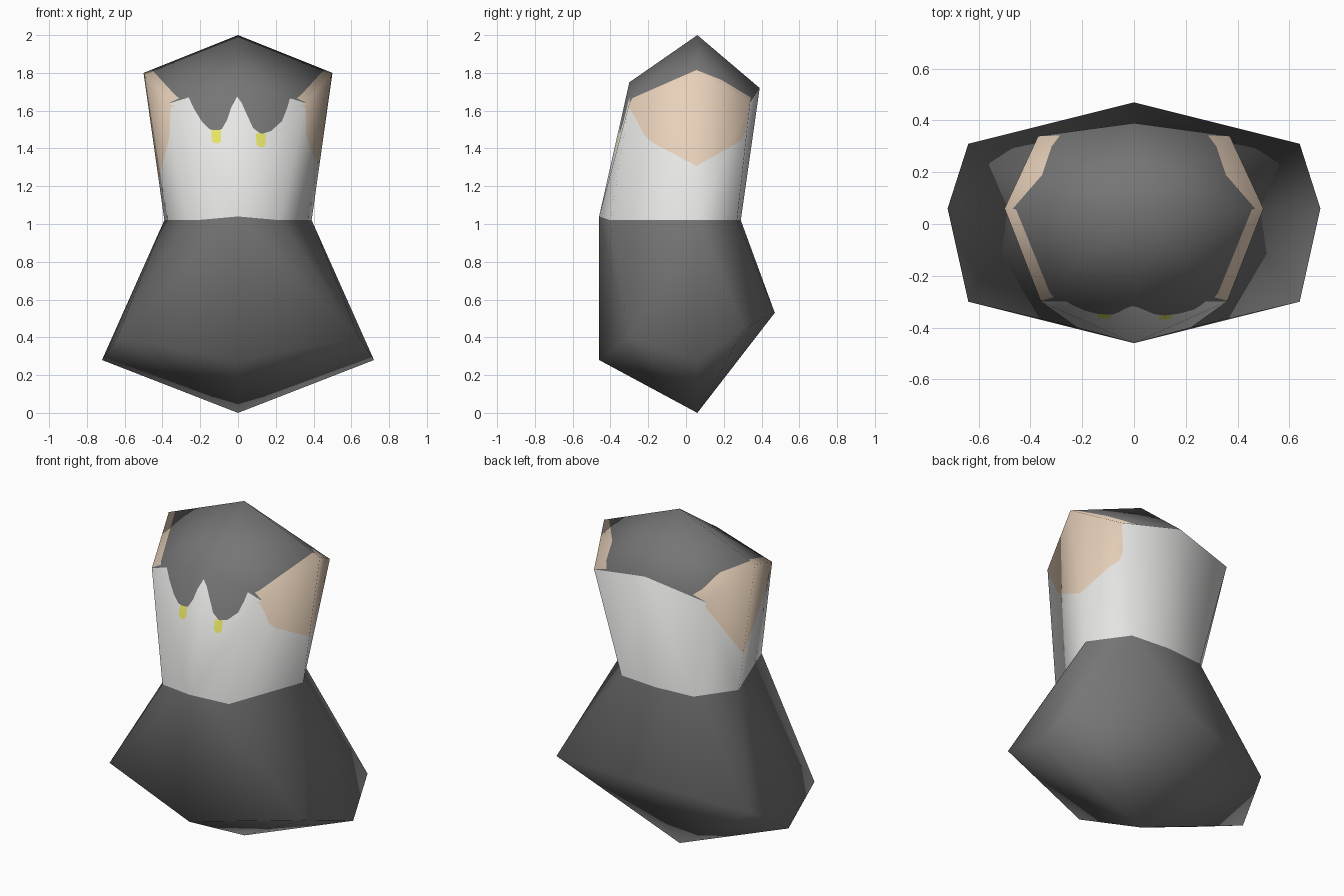
import bpy, bmesh
from mathutils import Vector
from mathutils.bvhtree import BVHTree
from mathutils.interpolate import poly_3d_calc

if "Cube" in bpy.data.objects:
    bpy.data.objects.remove(bpy.data.objects["Cube"])


def material(name, rgb):
    m = bpy.data.materials.new(name)
    m.diffuse_color = (*rgb, 1)
    m.use_nodes = True
    m.node_tree.nodes["Principled BSDF"].inputs["Base Color"].default_value = m.diffuse_color
    return m


WHITE, GREY, SKIN, YELLOW = range(4)
MATS = [material("white cloth", (0.83, 0.83, 0.82)),
        material("dark grey", (0.18, 0.18, 0.18)),
        material("skin", (0.82, 0.65, 0.50)),
        material("yellow", (0.78, 0.77, 0.13))]


def ring(points):
    """Mirror the points that are off the centre line."""
    return points + [(-x, y, z) for x, y, z in points if x > 0]


# Rings: front, front corner, side, back corner, back
shoulder = ring([(0, -.30, 1.75), (.36, -.30, 1.64), (.50, .06, 1.80),
                 (.37, .34, 1.645), (0, .39, 1.72)])
waist = ring([(0, -.46, 1.04), (.22, -.40, 1.02), (.39, .06, 1.02),
              (.24, .27, 1.02), (0, .29, 1.02)])
hem = ring([(0, -.46, .28), (.64, -.30, .40), (.72, .06, .28),
            (.64, .31, .445), (0, .47, .53)])


def shell(points):
    """Faceted hull through the points, left open at the waist."""
    bm = bmesh.new()
    for p in points:
        bm.verts.new(p)
    bmesh.ops.convex_hull(bm, input=bm.verts[:])
    lid = [f for f in bm.faces if all(1 < v.co.z < 1.05 for v in f.verts)]
    bmesh.ops.delete(bm, geom=lid, context='FACES')
    bmesh.ops.recalc_face_normals(bm, faces=bm.faces[:])
    if sum(f.normal.dot(f.calc_center_median() - Vector((0, 0, 1))) for f in bm.faces) < 0:
        bmesh.ops.reverse_faces(bm, faces=bm.faces[:])
    return bm


def inside(p, outline):
    hit = False
    for (x1, y1), (x2, y2) in zip(outline, outline[1:] + outline[:1]):
        if (y1 > p[1]) != (y2 > p[1]) and p[0] < x1 + (p[1] - y1) * (x2 - x1) / (y2 - y1):
            hit = not hit
    return hit


def patch(bm, outline, axis, mat, can_cut, can_paint):
    """Cut an outline, projected along axis 0 (x) or 1 (y), and colour its inside."""
    a = 1 - axis

    def lift(u, w):
        v = Vector((0, 0, w))
        v[a] = u
        return v
    for (u1, w1), (u2, w2) in zip(outline, outline[1:] + outline[:1]):
        faces = [f for f in bm.faces if can_cut(f)]
        geom = set(faces)
        for f in faces:
            geom.update(f.edges)
            geom.update(f.verts)
        bmesh.ops.bisect_plane(bm, geom=list(geom), dist=1e-5, plane_co=lift(u1, w1),
                               plane_no=lift(w2 - w1, u1 - u2).normalized())
    for f in bm.faces:
        c = f.calc_center_median()
        if can_paint(f) and inside((c[a], c.z), outline):
            f.material_index = mat


torso = shell(shoulder + waist + [(0, .06, 2.0)])
skirt = shell(hem + waist + [(0, .06, 0)])

# Undivided whole body, source of the smooth normals
base = bmesh.new()
for part in (torso, skirt):
    tmp = bpy.data.meshes.new("tmp")
    part.to_mesh(tmp)
    base.from_mesh(tmp)
    bpy.data.meshes.remove(tmp)
bmesh.ops.remove_doubles(base, verts=base.verts[:], dist=1e-4)
base.normal_update()
base.faces.ensure_lookup_table()
tree = BVHTree.FromBMesh(base)


def smooth_normal(co):
    loc, _, index, _ = tree.find_nearest(co)
    verts = base.faces[index].verts
    weights = poly_3d_calc([v.co for v in verts], loc)
    return sum((v.normal * w for v, w in zip(verts, weights)), Vector()).normalized()


# Hood over the shoulders, skirt below the waist
torso.normal_update()
for f in torso.faces:
    f.material_index = GREY if all(v.co.z > 1.6 for v in f.verts) else WHITE
for f in skirt.faces:
    f.material_index = GREY


def is_front(f):
    return f.normal.y < -0.5 and f.normal.z < 0.45


# Two hanging lobes of the hood on the chest
lobes = [(-.28, 1.9), (-.27, 1.69), (-.233, 1.61), (-.19, 1.54), (-.153, 1.503),
         (-.116, 1.492), (-.085, 1.503), (-.058, 1.55), (-.037, 1.614), (-.005, 1.675),
         (.02, 1.64), (.048, 1.577), (.08, 1.508), (.122, 1.476), (.175, 1.492),
         (.233, 1.545), (.26, 1.614), (.28, 1.683), (.281, 1.9)]
patch(torso, lobes, 1, GREY, is_front, is_front)

# Yellow toggles on the lobe tips
for x, z in ((-.114, 1.463), (.122, 1.444)):
    drop = [(x - .026, z + .034), (x - .025, z - .02), (x - .012, z - .035),
            (x + .012, z - .036), (x + .024, z - .021), (x + .025, z + .035)]
    patch(torso, drop, 1, YELLOW, is_front, is_front)

# Bare skin at the arm openings, (y, z) outlines
front_edge = [(-.177, 1.43), (-.22, 1.47), (-.267, 1.56), (-.306, 1.624),
              (-.283, 1.667), (.055, 1.815)]
right_skin = front_edge + [(.19, 1.762), (.342, 1.67), (.335, 1.614),
                           (.315, 1.49), (.29, 1.44), (.056, 1.307)]
left_skin = front_edge + [(.19, 1.762), (.342, 1.67), (.335, 1.61), (.056, 1.238)]
for side, outline in ((1, right_skin), (-1, left_skin)):
    patch(torso, outline, 0, SKIN,
          lambda f: any(v.co.x * side > .2 for v in f.verts),
          lambda f: f.calc_center_median().x * side > .2)

# Finished objects
for name, bm in (("torso", torso), ("skirt", skirt)):
    mesh = bpy.data.meshes.new(name)
    bm.to_mesh(mesh)
    bm.free()
    for m in MATS:
        mesh.materials.append(m)
    for p in mesh.polygons:
        p.use_smooth = True
    mesh.normals_split_custom_set_from_vertices([smooth_normal(v.co) for v in mesh.vertices])
    bpy.context.collection.objects.link(bpy.data.objects.new(name, mesh))
base.free()
